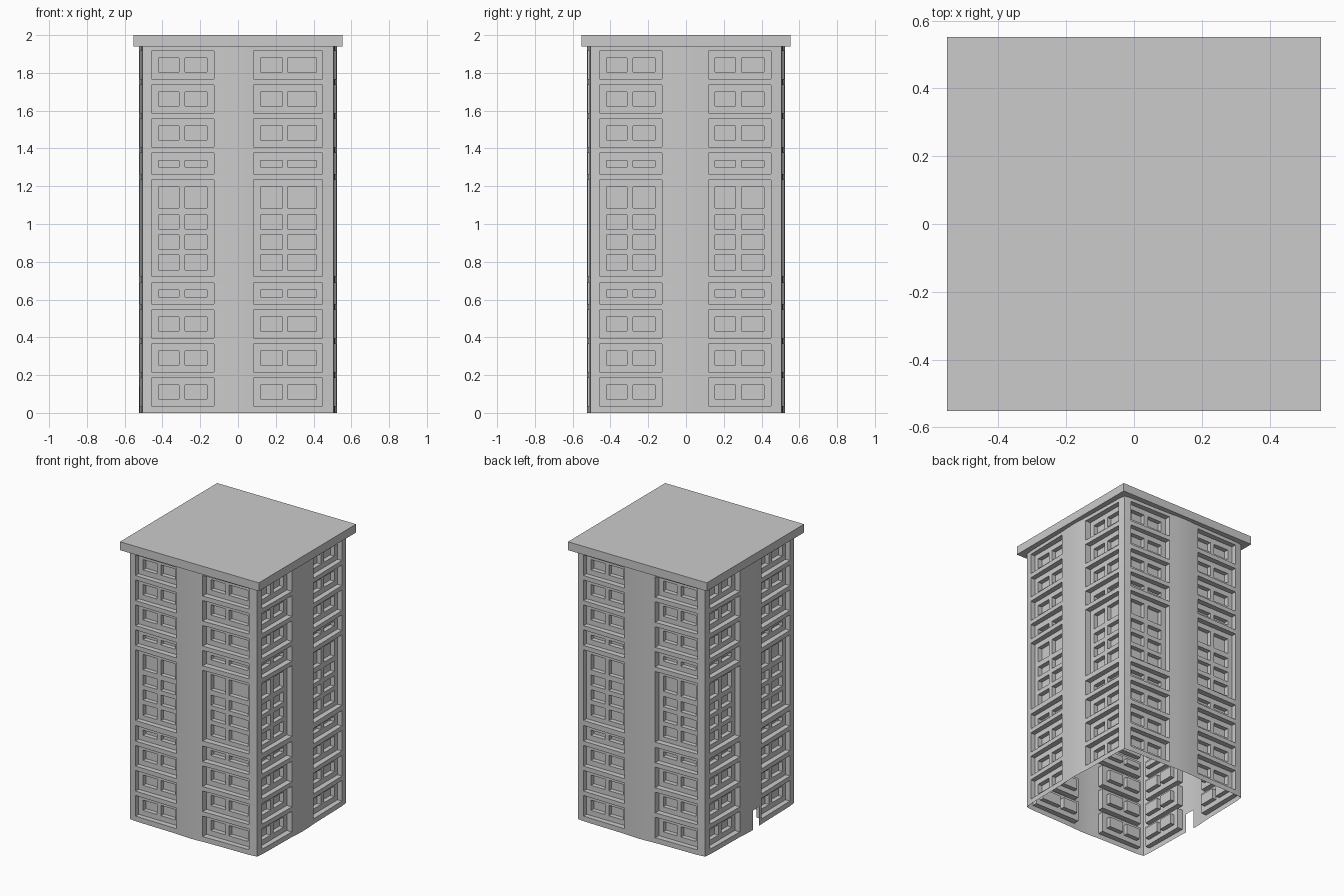
import bpy, bmesh, math
from mathutils import Matrix

if "Cube" in bpy.data.objects:
    bpy.data.objects.remove(bpy.data.objects["Cube"])

PANEL_Y, WINDOW_Y = 0.477, 0.445
DOOR = (0.01, 0.085, 0.0, 0.14)

# rows of panels: (bottom, top, [window (bottom, top), ...])
ROWS = [
    (0.037, 0.185, [(0.074, 0.148)]),
    (0.217, 0.365, [(0.254, 0.328)]),
    (0.397, 0.545, [(0.434, 0.508)]),
    (0.577, 0.688, [(0.614, 0.651)]),
    (0.725, 1.233, [(0.757, 0.836), (0.868, 0.942), (0.974, 1.048), (1.085, 1.196)]),
    (1.265, 1.376, [(1.302, 1.335)]),
    (1.407, 1.555, [(1.444, 1.519)]),
    (1.587, 1.735, [(1.624, 1.698)]),
    (1.767, 1.915, [(1.804, 1.878)]),
]
# columns of panels: (left, right, [window (left, right), ...])
LEFT = (-0.457, -0.127, [(-0.422, -0.312), (-0.28, -0.164)])
RIGHT = (0.118, 0.45, [(0.153, 0.262), (0.294, 0.413)])
RIGHT_WIDE = (0.083, 0.447, [(0.119, 0.235), (0.262, 0.415)])

# gently bowed wall section: distance from the centre across the width
BOW = [(0.0, 0.525), (0.06, 0.523), (0.13, 0.518), (0.45, 0.512), (0.505, 0.505)]


def bow(u):
    a = abs(u)
    for (u0, d0), (u1, d1) in zip(BOW, BOW[1:]):
        if a <= u1 + 1e-6:
            return d0 + (d1 - d0) * (a - u0) / (u1 - u0)
    return BOW[-1][1]


def depth(level, u):
    return (bow(u), PANEL_Y, WINDOW_Y)[level]


def inside(v, span):
    return span[0] < v < span[1]


def breaks(spans, extra):
    vals = set(extra)
    for a, b, inner in spans:
        vals.update((a, b))
        for w in inner:
            vals.update(w)
    return sorted(vals)


def wall(name, columns, turn, door=False):
    us = breaks(columns, [-0.505, -0.06, 0.0, 0.06, 0.505] + (list(DOOR[:2]) if door else []))
    zs = breaks(ROWS, [0.0, 1.94] + ([DOOR[3]] if door else []))

    # 0 wall face, 1 panel recess, 2 window recess, None door opening
    def level(i, j):
        u, z = (us[i] + us[i + 1]) / 2, (zs[j] + zs[j + 1]) / 2
        if door and inside(u, DOOR[:2]) and inside(z, DOOR[2:]):
            return None
        for c in columns:
            for r in ROWS:
                if inside(u, c) and inside(z, r):
                    glass = any(inside(u, w) for w in c[2]) and any(inside(z, w) for w in r[2])
                    return 2 if glass else 1
        return 0

    nu, nz = len(us) - 1, len(zs) - 1
    lev = [[level(i, j) for j in range(nz)] for i in range(nu)]
    bm = bmesh.new()

    def quad(*pts):
        bm.faces.new([bm.verts.new((u, -depth(l, u), z)) for l, u, z in pts])

    for i in range(nu):
        for j in range(nz):
            a, u0, u1, z0, z1 = lev[i][j], us[i], us[i + 1], zs[j], zs[j + 1]
            if a is None:
                continue
            quad((a, u0, z0), (a, u1, z0), (a, u1, z1), (a, u0, z1))
            # recess reveals between neighbouring cells
            b = lev[i + 1][j] if i + 1 < nu else a
            if b is not None and b != a:
                quad((a, u1, z0), (b, u1, z0), (b, u1, z1), (a, u1, z1))
            b = lev[i][j + 1] if j + 1 < nz else a
            if b is not None and b != a:
                quad((a, u0, z1), (a, u1, z1), (b, u1, z1), (b, u0, z1))
    bmesh.ops.remove_doubles(bm, verts=bm.verts, dist=1e-5)
    bm.transform(Matrix.Rotation(turn * math.pi / 2, 4, 'Z'))
    me = bpy.data.meshes.new(name)
    bm.to_mesh(me)
    bm.free()
    ob = bpy.data.objects.new(name, me)
    bpy.context.collection.objects.link(ob)
    bpy.ops.object.select_all(action='DESELECT')
    ob.select_set(True)
    bpy.context.view_layer.objects.active = ob
    bpy.ops.object.shade_smooth_by_angle(angle=math.radians(30))


# four walls, the left one with a doorway
wall("front_wall", [LEFT, RIGHT_WIDE], 0)
wall("right_wall", [LEFT, RIGHT], 1)
wall("back_wall", [LEFT, RIGHT], 2)
wall("left_wall", [LEFT, RIGHT], 3, door=True)

# overhanging roof slab
bpy.ops.mesh.primitive_cube_add(size=1, location=(0, 0, 1.97))
roof = bpy.context.object
roof.name = "roof_slab"
roof.scale = (1.105, 1.105, 0.06)
